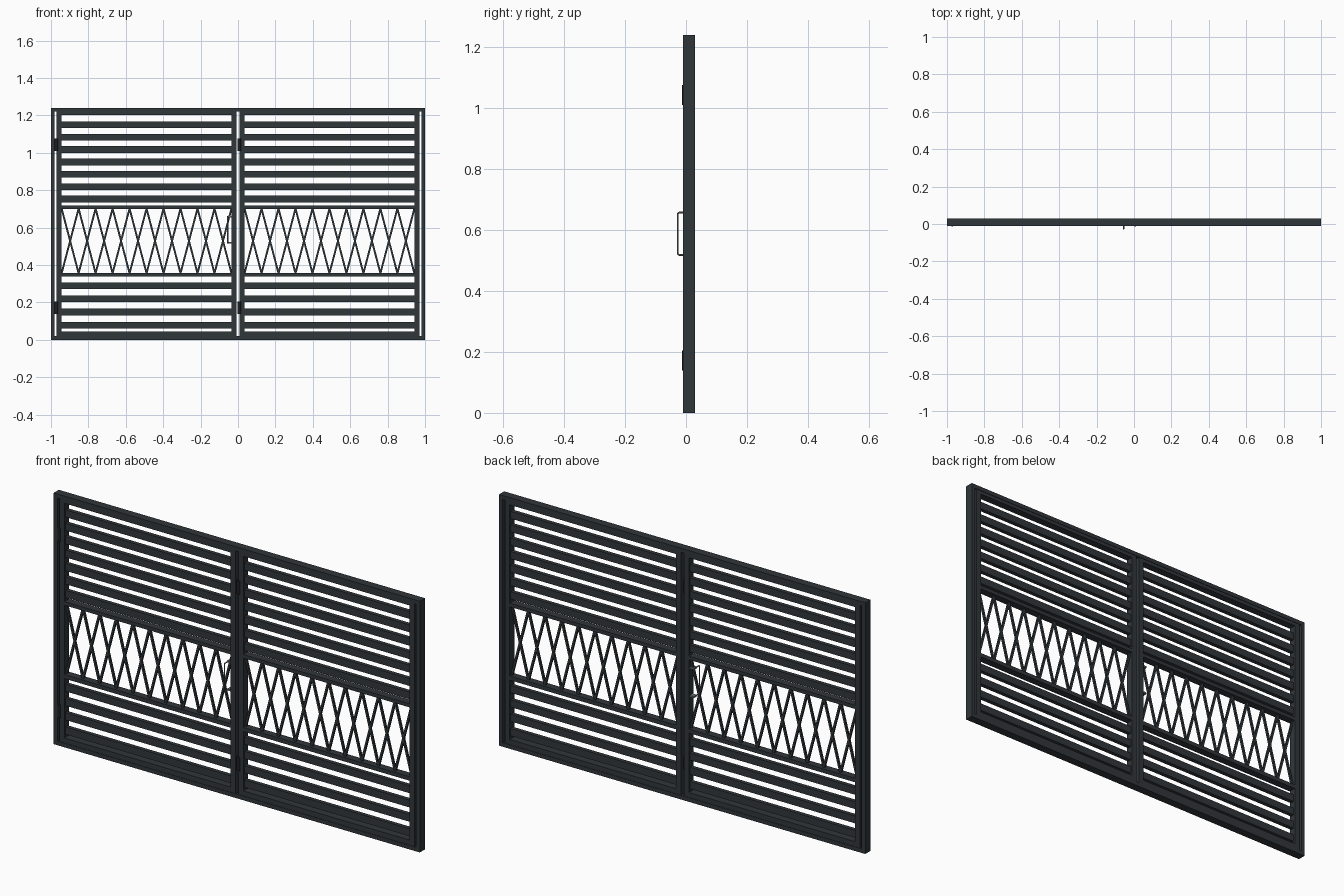
import bpy, math
from mathutils import Matrix

if "Cube" in bpy.data.objects:
    bpy.data.objects.remove(bpy.data.objects["Cube"])


def material(name, rgb):
    m = bpy.data.materials.new(name)
    m.diffuse_color = (*rgb, 1)
    m.use_nodes = True
    m.node_tree.nodes["Principled BSDF"].inputs["Base Color"].default_value = m.diffuse_color
    return m


DARK = material("dark_paint", (0.03, 0.037, 0.042))
BLACK = material("black_metal", (0.012, 0.013, 0.014))
STEEL = material("steel", (0.15, 0.16, 0.16))
YC = 0.01  # centre plane of the gate


def box(name, x0, x1, z0, z1, depth, mat=DARK, tilt=0.0, bevel=0.0):
    bpy.ops.mesh.primitive_cube_add(size=1)
    ob = bpy.context.object
    ob.name = name
    ob.data.transform(Matrix.Diagonal((x1 - x0, depth, z1 - z0, 1)))
    ob.location = ((x0 + x1) / 2, YC, (z0 + z1) / 2)
    ob.rotation_euler.y = tilt
    ob.data.materials.append(mat)
    if bevel:
        mod = ob.modifiers.new("bevel", "BEVEL")
        mod.width = bevel
        mod.segments = 1
    return ob


# outer frame
for s, side in ((-1, "left"), (1, "right")):
    box(side + "_post", s * 0.99 - 0.01, s * 0.99 + 0.01, 0, 1.24, 0.04)
box("top_beam", -0.98, 0.98, 1.22, 1.24, 0.04)
box("bottom_beam", -0.98, 0.98, 0, 0.02, 0.04)

# two gate leaves
Z_LOW, Z_HIGH, CELLS = 0.356, 0.702, 10
for side, a, b in (("left", -0.97, -0.008), ("right", 0.008, 0.97)):
    x0, x1 = a + 0.027, b - 0.027
    # leaf frame
    box(side + "_leaf_stile_a", a, x0, 0.02, 1.22, 0.036)
    box(side + "_leaf_stile_b", x1, b, 0.02, 1.22, 0.036)
    box(side + "_leaf_top_rail", x0, x1, 1.203, 1.22, 0.036)
    box(side + "_leaf_bottom_rail", x0, x1, 0.02, 0.045, 0.036)
    box(side + "_leaf_upper_mid_rail", x0, x1, 0.70, 0.718, 0.036)
    box(side + "_leaf_lower_mid_rail", x0, x1, 0.338, 0.358, 0.036)
    # horizontal slats
    slats = [1.15 - 0.0662 * i for i in range(7)] + [0.29 - 0.0706 * i for i in range(4)]
    for z in slats:
        box(side + "_slat", x0, x1, z - 0.018, z + 0.018, 0.02)
    # crossed lattice bars
    w = (x1 - x0) / CELLS
    h = Z_HIGH - Z_LOW
    length, angle = math.hypot(w, h), math.atan2(w, h)
    for i in range(CELLS):
        xc, zc = x0 + (i + 0.5) * w, (Z_LOW + Z_HIGH) / 2
        for s in (-1, 1):
            box(side + "_lattice_bar", xc - 0.005, xc + 0.005,
                zc - length / 2, zc + length / 2, 0.01, DARK, s * angle)
    # hinge barrels
    for z in (0.172, 1.043):
        bpy.ops.mesh.primitive_cylinder_add(vertices=20, radius=0.01, depth=0.066,
                                            location=(a - 0.001, -0.003, z))
        ob = bpy.context.object
        ob.name = side + "_hinge"
        ob.data.materials.append(BLACK)
        bpy.ops.object.shade_smooth_by_angle()

# pull handle bent from round bar
curve = bpy.data.curves.new("handle", "CURVE")
curve.dimensions = "3D"
curve.bevel_depth = 0.003
curve.bevel_resolution = 2
path = [(-0.002, 0.518), (-0.022, 0.518), (-0.026, 0.52), (-0.027, 0.525),
        (-0.027, 0.65), (-0.026, 0.655), (-0.022, 0.657), (-0.002, 0.657)]
sp = curve.splines.new("POLY")
sp.points.add(len(path) - 1)
for p, (y, z) in zip(sp.points, path):
    p.co = (-0.055, y, z, 1)
curve.materials.append(STEEL)
curve.use_fill_caps = True
handle = bpy.data.objects.new("pull_handle", curve)
bpy.context.collection.objects.link(handle)

# lock plate carrying the handle
for z in (0.518, 0.657):
    box("handle_mount", -0.058, -0.03, z - 0.004, z + 0.004, 0.024, STEEL)
